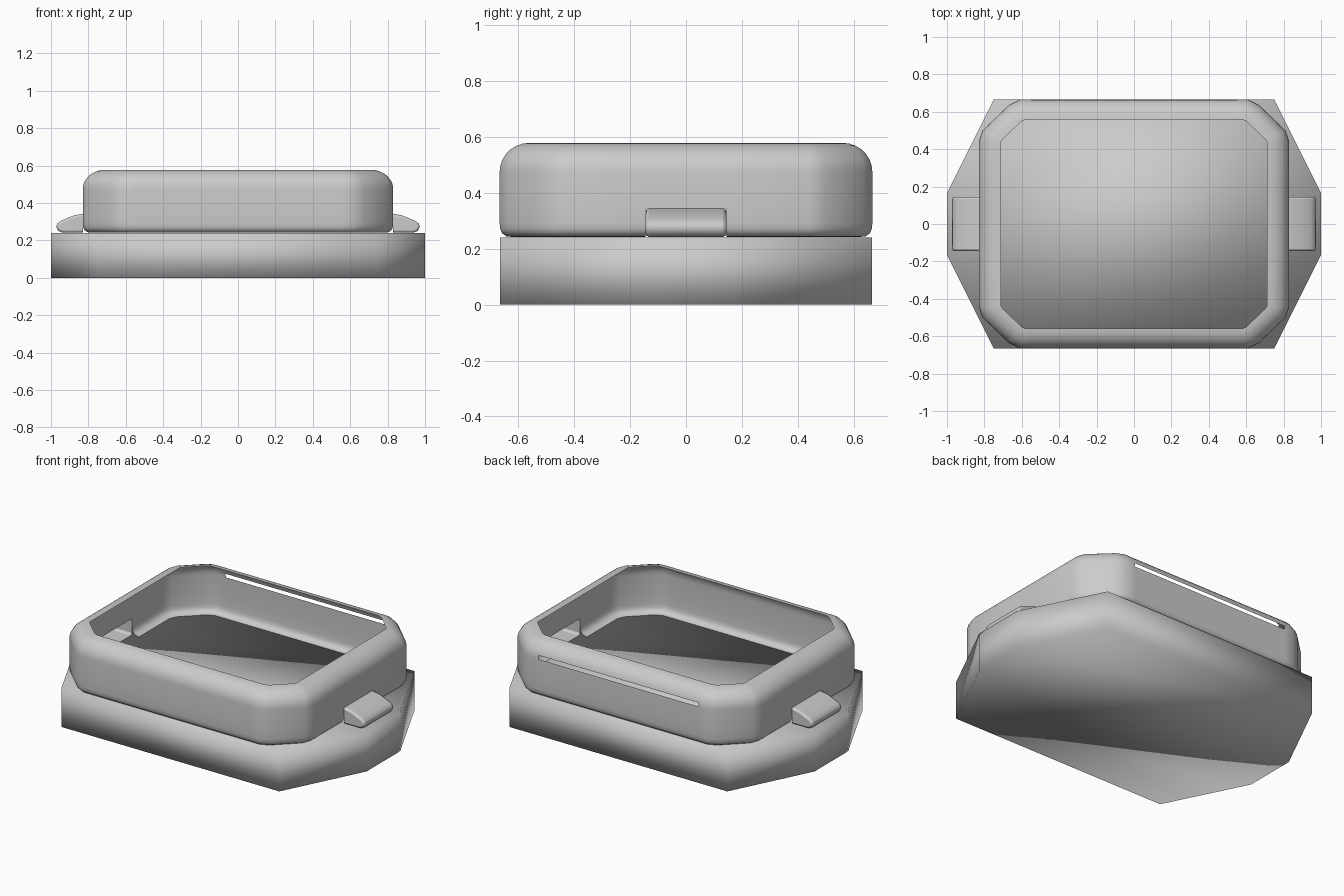
import bpy, bmesh, math

if "Cube" in bpy.data.objects:
    bpy.data.objects.remove(bpy.data.objects["Cube"])


def make_object(name, bm, angle=None):
    bmesh.ops.recalc_face_normals(bm, faces=bm.faces)
    mesh = bpy.data.meshes.new(name)
    bm.to_mesh(mesh)
    bm.free()
    obj = bpy.data.objects.new(name, mesh)
    bpy.context.collection.objects.link(obj)
    mesh.shade_smooth()
    if angle:
        bpy.ops.object.select_all(action='DESELECT')
        obj.select_set(True)
        bpy.context.view_layer.objects.active = obj
        bpy.ops.object.shade_smooth_by_angle(angle=math.radians(angle))
    return obj


def mirror_quarter(pts):
    # quarter outline, running from the +x side to the +y side, mirrored to a full loop
    half = pts + [(-x, y) for x, y in reversed(pts)]
    return half + [(-x, -y) for x, y in half]


def prism(pts, place, a, b, skip=None):
    bm = bmesh.new()
    lo = [bm.verts.new(place(p, a)) for p in pts]
    hi = [bm.verts.new(place(p, b)) for p in pts]
    n = len(pts)
    for i in range(n):
        if i != skip:
            j = (i + 1) % n
            bm.faces.new((lo[i], lo[j], hi[j], hi[i]))
    bm.faces.new(lo[::-1])
    bm.faces.new(hi)
    return bm


# Base: eight-sided block, fully smooth shaded
outline = mirror_quarter([(1, .165), (.75, .665)])
make_object("base", prism(outline, lambda p, z: (p[0], p[1], z), 0, .24))

# Frame: open-topped thin shell with rounded rim, lofted between two outlines
outer = mirror_quarter([(.83, .145), (.83, .44), (.81, .50), (.67, .635), (.61, .666), (.55, .666)])
inner = mirror_quarter([(.71, .145), (.71, .44), (.70, .455), (.60, .55), (.575, .56), (.55, .56)])
levels = [(.40, .242), (.22, .244), (.08, .255), (.02, .27), (0, .29), (0, .343), (0, .475)]
for k in range(1, 8):
    a = math.radians(90 * k / 7)
    levels.append((1 - math.cos(a), .475 + .103 * math.sin(a)))
bm = bmesh.new()
rings = [[bm.verts.new((o[0] + (i[0] - o[0]) * t, o[1] + (i[1] - o[1]) * t, z))
          for o, i in zip(outer, inner)] for t, z in levels]
n = len(outer)
for r, s in zip(rings, rings[1:]):
    for i in range(n):
        j = (i + 1) % n
        bm.faces.new((r[i], r[j], s[j], s[i]))
# Openings: behind the side tabs, and the narrow slit along the back
holes = []
for f in bm.faces:
    c = f.calc_center_median()
    tab_hole = abs(c.y) < .01 and c.z < .343
    slit = abs(c.x) < .01 and c.y > 0 and .475 < c.z < .5
    if tab_hole or slit:
        holes.append(f)
bmesh.ops.delete(bm, geom=holes, context='FACES')
make_object("frame", bm, 40)

# Side tabs: hollow lugs opening into the frame
profile = [(.83, .242), (.94, .242), (.962, .252), (.972, .272), (.967, .29),
           (.945, .306), (.88, .333), (.83, .343)]
for name, side in (("right_tab", 1), ("left_tab", -1)):
    bm = prism(profile, lambda p, y: (side * p[0], y, p[1]), -.145, .145, skip=len(profile) - 1)
    tab = make_object(name, bm, 50)
    bevel = tab.modifiers.new("soft_edges", 'BEVEL')
    bevel.width = .012
    bevel.segments = 2
    bevel.limit_method = 'ANGLE'
    bevel.angle_limit = math.radians(50)
